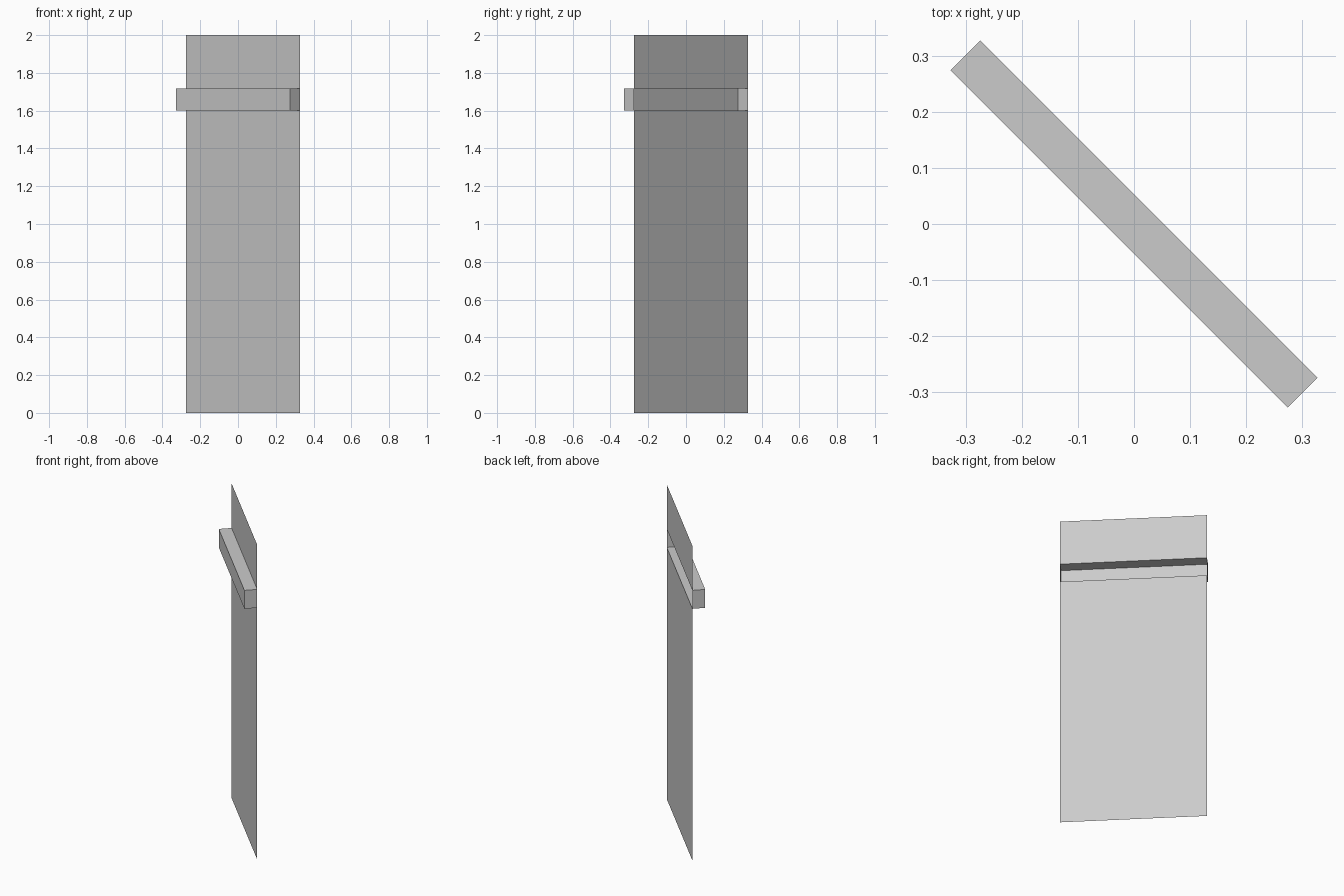
import bpy, bmesh
from math import radians
from mathutils import Matrix

if "Cube" in bpy.data.objects:
    bpy.data.objects.remove(bpy.data.objects["Cube"])

HALF_W = 0.425      # half width along the panel
D = 0.0375          # half depth of the ledge
Z0, Z1, TOP = 1.60, 1.717, 2.0


def strip(name, profile, capped=False):
    """Sweep a (y, z) profile across the width, then turn it 45 degrees."""
    bm = bmesh.new()
    left, right = [[bm.verts.new((x, y, z)) for y, z in profile]
                   for x in (-HALF_W, HALF_W)]
    for i in range(len(profile) - 1):
        bm.faces.new((left[i], right[i], right[i + 1], left[i + 1]))
    if capped:
        bm.faces.new(left)
        bm.faces.new(right[::-1])
    bm.transform(Matrix.Rotation(radians(-45), 4, 'Z'))
    mesh = bpy.data.meshes.new(name)
    bm.to_mesh(mesh)
    bm.free()
    obj = bpy.data.objects.new(name, mesh)
    bpy.context.collection.objects.link(obj)
    return obj


# Thin sheet below and above the ledge
strip("lower_panel", [(D, 0), (D, Z0)])
strip("upper_panel", [(D, Z1), (D, TOP)])

# Ledge box, hollow and open on the panel side
strip("ledge", [(D, Z0), (-D, Z0), (-D, Z1), (D, Z1)], capped=True)
